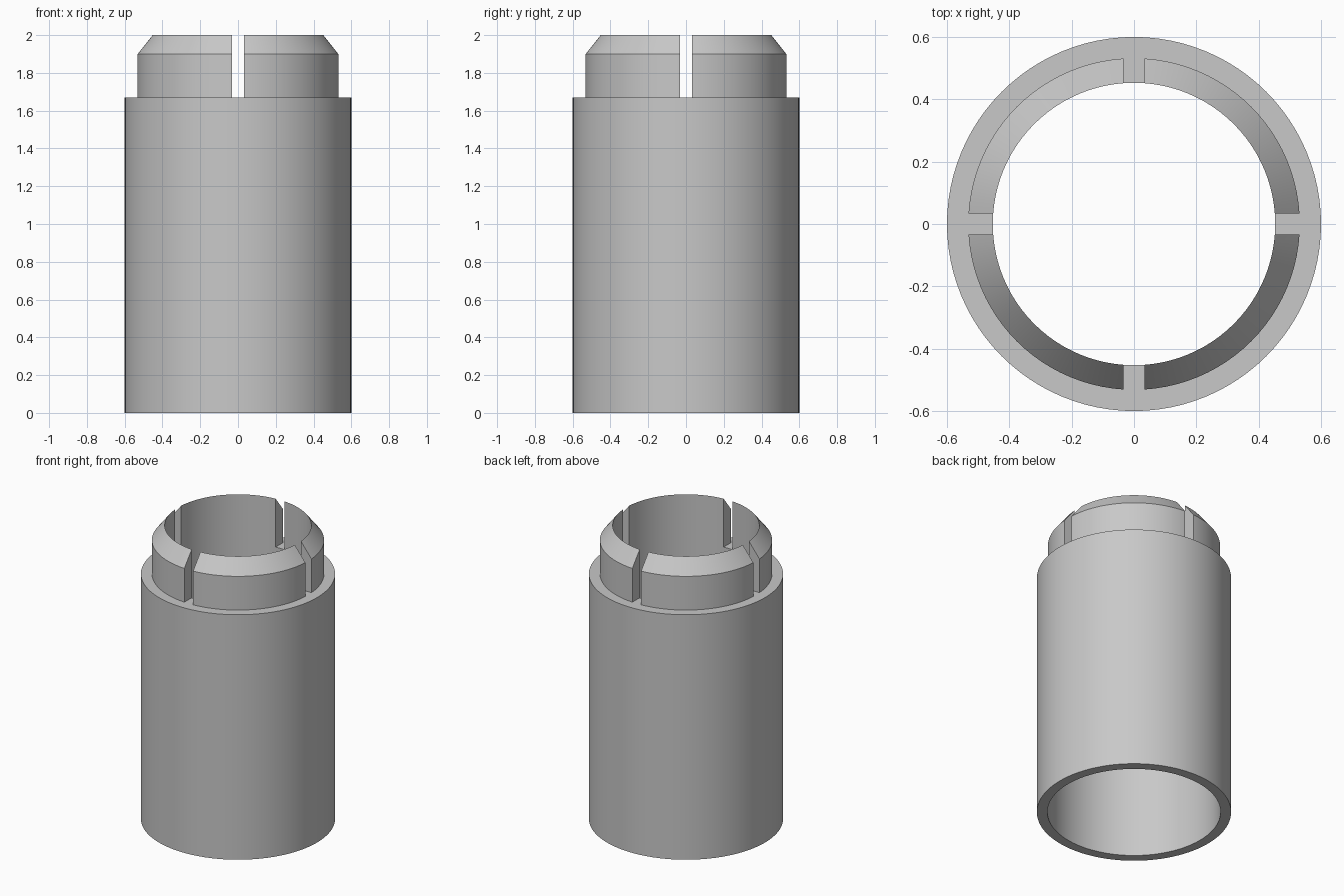
import bpy
import bmesh
import math

if "Cube" in bpy.data.objects:
    bpy.data.objects.remove(bpy.data.objects["Cube"], do_unlink=True)

# Key sizes
OUTER, SOCKET, BORE, COLLAR = 0.6, 0.535, 0.453, 0.532
SHOULDER, SOCKET_TOP, BEVEL, TOP = 1.67, 1.2, 1.9, 2.0
SLOT = 0.066
STEPS = 96

grey = bpy.data.materials.new("light grey plastic")
grey.use_nodes = True
GREY = (0.58, 0.58, 0.58, 1)
grey.diffuse_color = GREY
grey.node_tree.nodes["Principled BSDF"].inputs["Base Color"].default_value = GREY


def lathe(name, profile):
    """Spin a closed (radius, height) outline around z."""
    bm = bmesh.new()
    verts = [bm.verts.new((r, 0, z)) for r, z in profile]
    edges = [bm.edges.new((a, b)) for a, b in zip(verts, verts[1:] + verts[:1])]
    bmesh.ops.spin(bm, geom=verts + edges, cent=(0, 0, 0), axis=(0, 0, 1),
                   angle=math.tau, steps=STEPS)
    bmesh.ops.remove_doubles(bm, verts=bm.verts[:], dist=0.0001)
    bmesh.ops.recalc_face_normals(bm, faces=bm.faces[:])
    mesh = bpy.data.meshes.new(name)
    bm.to_mesh(mesh)
    bm.free()
    mesh.materials.append(grey)
    obj = bpy.data.objects.new(name, mesh)
    bpy.context.collection.objects.link(obj)
    return obj


def activate(obj):
    bpy.ops.object.select_all(action='DESELECT')
    obj.select_set(True)
    bpy.context.view_layer.objects.active = obj


def cut_slot(obj, size):
    """Cut a box-shaped slot right through the collar."""
    bpy.ops.mesh.primitive_cube_add(size=1, location=(0, 0, TOP))
    cutter = bpy.context.object
    cutter.name = "slot_cutter"
    cutter.scale = size
    cutter.hide_render = True
    activate(obj)
    mod = obj.modifiers.new("slot", 'BOOLEAN')
    mod.operation = 'DIFFERENCE'
    mod.solver = 'EXACT'
    mod.object = cutter
    bpy.ops.object.modifier_apply(modifier=mod.name)
    bpy.data.objects.remove(cutter, do_unlink=True)


# Main tube: wide socket below, narrower bore above
tube = lathe("tube_body", [
    (OUTER, 0), (OUTER, SHOULDER), (BORE, SHOULDER),
    (BORE, SOCKET_TOP), (SOCKET, SOCKET_TOP), (SOCKET, 0)])

# Bevelled collar split into four fingers
collar = lathe("slotted_collar", [
    (BORE, SHOULDER), (COLLAR, SHOULDER), (COLLAR, BEVEL), (BORE, TOP)])
cut_slot(collar, (SLOT, 2, 1))
cut_slot(collar, (2, SLOT, 1))

for part in (tube, collar):
    activate(part)
    bpy.ops.object.shade_smooth_by_angle(angle=math.radians(30))
